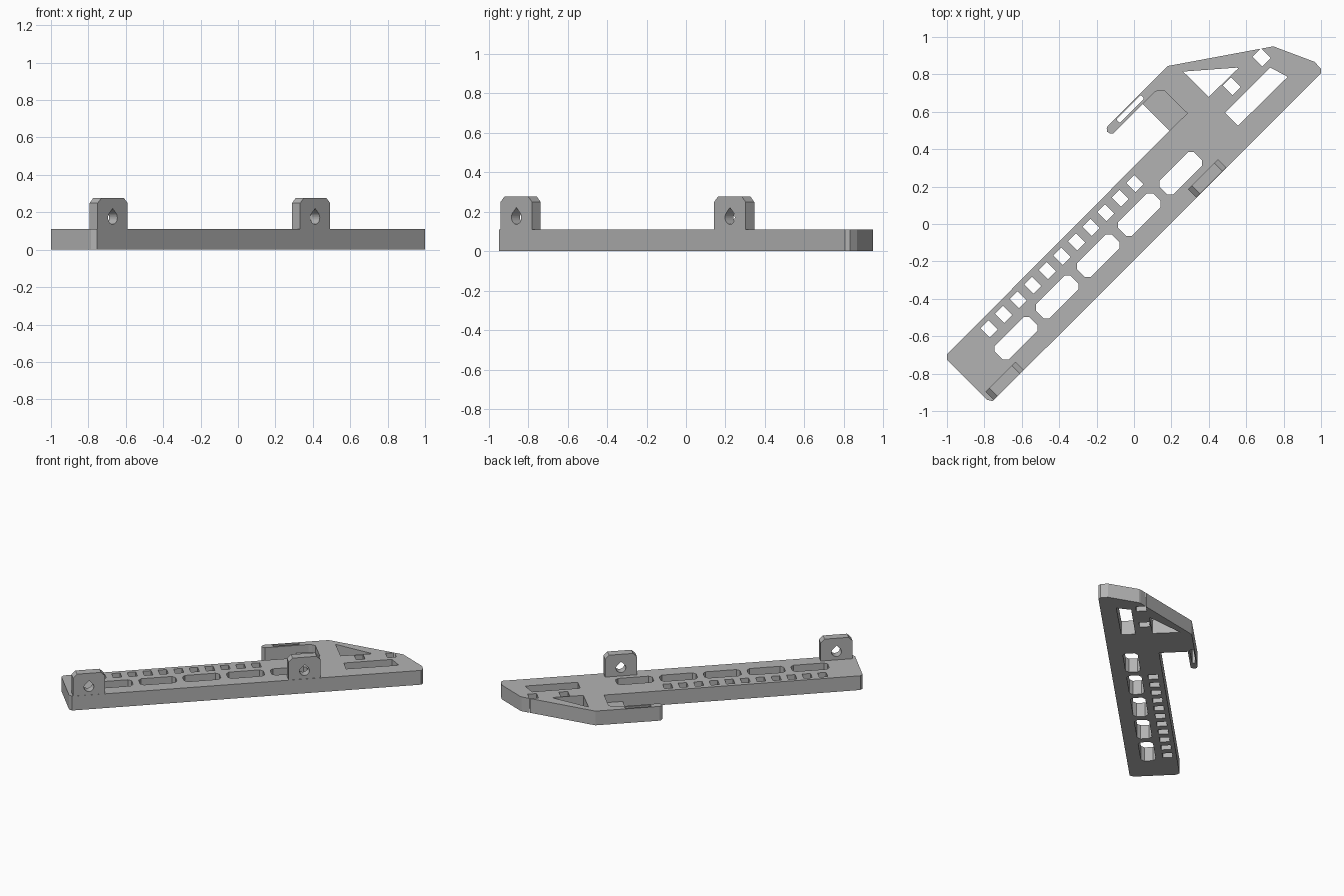
import bpy, bmesh, math
from mathutils import Matrix, Vector

if "Cube" in bpy.data.objects:
    bpy.data.objects.remove(bpy.data.objects["Cube"])

H = 0.11                       # plate thickness
R2 = math.sqrt(2)
grey = bpy.data.materials.new("plain grey")
grey.diffuse_color = (0.45, 0.45, 0.45, 1)
grey.use_nodes = True
grey.node_tree.nodes["Principled BSDF"].inputs["Base Color"].default_value = grey.diffuse_color


def prism(bm, pts, vec):
    """Closed solid from a polygon swept along vec."""
    vs = [bm.verts.new(p) for p in pts]
    base = bm.faces.new(vs)
    ext = bmesh.ops.extrude_face_region(bm, geom=[base])
    new = [g for g in ext["geom"] if isinstance(g, bmesh.types.BMVert)]
    bmesh.ops.translate(bm, verts=new, vec=vec)


def finish(name, bm):
    bmesh.ops.recalc_face_normals(bm, faces=bm.faces)
    me = bpy.data.meshes.new(name)
    bm.to_mesh(me)
    bm.free()
    me.materials.append(grey)
    ob = bpy.data.objects.new(name, me)
    bpy.context.collection.objects.link(ob)
    return ob


def cut(ob, bm):
    """Subtract the solids in bm and bake the result."""
    tool = finish("cutter", bm)
    tool.hide_render = True
    mod = ob.modifiers.new("cut", 'BOOLEAN')
    mod.operation, mod.solver, mod.object = 'DIFFERENCE', 'EXACT', tool
    bpy.context.view_layer.objects.active = ob
    bpy.ops.object.modifier_apply(modifier=mod.name)
    bpy.data.objects.remove(tool, do_unlink=True)


def flat(pts, z):
    return [(x, y, z) for x, y in pts]


def diagonal_rect(cx, cy, length, width, ch=0.0):
    """Rectangle along the 45 degree axis, with optional corner chamfers."""
    a, b = length / 2, width / 2
    if ch:
        p = [(a - ch, -b), (a, ch - b), (a, b - ch), (a - ch, b),
             (ch - a, b), (-a, b - ch), (-a, ch - b), (ch - a, -b)]
    else:
        p = [(a, -b), (a, b), (-a, b), (-a, -b)]
    return [(cx + (u - v) / R2, cy + (u + v) / R2) for u, v in p]


# Plate with hooked arm
outline = [(-1, -0.697), (-1, -0.725), (-0.785, -0.94), (-0.755, -0.947),
           (-0.745, -0.937), (1, 0.805), (1, 0.83), (0.965, 0.867), (0.75, 0.948),
           (0.735, 0.948), (0.182, 0.845), (-0.14, 0.525), (-0.146, 0.51),
           (-0.143, 0.493), (-0.13, 0.485), (-0.11, 0.485), (0.047, 0.642),
           (0.19, 0.499)]
bm = bmesh.new()
prism(bm, flat(outline, 0), (0, 0, H))
plate = finish("plate", bm)

# Through openings
holes = [diagonal_rect(0.249 - 0.22 * i, 0.271 - 0.2205 * i, 0.262, 0.104, 0.022)
         for i in range(5)]
holes += [diagonal_rect(0.005 - 0.078 * i, 0.215 - 0.0775 * i, 0.06, 0.07)
          for i in range(11)]
holes += [diagonal_rect(0.523, 0.737, 0.063, 0.073),
          diagonal_rect(0.682, 0.891, 0.063, 0.073),
          diagonal_rect(-0.02, 0.615, 0.186, 0.026, 0.005),
          [(0.262, 0.815), (0.4, 0.68), (0.557, 0.832), (0.55, 0.836)],
          [(0.487, 0.595), (0.556, 0.525), (0.822, 0.787), (0.728, 0.837)]]
bm = bmesh.new()
for h in holes:
    prism(bm, flat(h, -0.1), (0, 0, 0.4))
cut(plate, bm)

# Lowered pocket beside the arm
pocket = [(0.017, 0.612), (0.11, 0.705), (0.13, 0.715), (0.16, 0.715),
          (0.285, 0.592), (0.16, 0.469)]
bm = bmesh.new()
prism(bm, flat(pocket, 0.05), (0, 0, 0.2))
cut(plate, bm)


# Upright tabs with teardrop holes, along the long straight edge
def place(s, d, z):
    """s = x + y, d = y - x."""
    return ((s - d) / 2, (s + d) / 2, z)


OUT, INN, TOP, CH = -0.19, -0.103, 0.277, 0.028
for name, s0, s1 in (("front_tab", -1.69, -1.37), ("rear_tab", 0.475, 0.795)):
    c = CH * R2
    prof = [(s0, H), (s1, H), (s1, TOP - CH), (s1 - c, TOP), (s0 + c, TOP), (s0, TOP - CH)]
    step = Vector(place(0, INN - OUT, 0))
    bm = bmesh.new()
    prism(bm, [place(s, OUT, z) for s, z in prof], step)
    tab = finish(name, bm)
    mid, r = (s0 + s1) / 2, 0.035
    drop = [(0, r * R2)]
    for i in range(25):
        a = math.radians(135 + 270 * i / 24)
        drop.append((r * math.cos(a), r * math.sin(a)))
    bm = bmesh.new()
    prism(bm, [place(mid + u * R2, OUT - 0.1, 0.171 + z) for u, z in drop], step * 4)
    cut(tab, bm)
